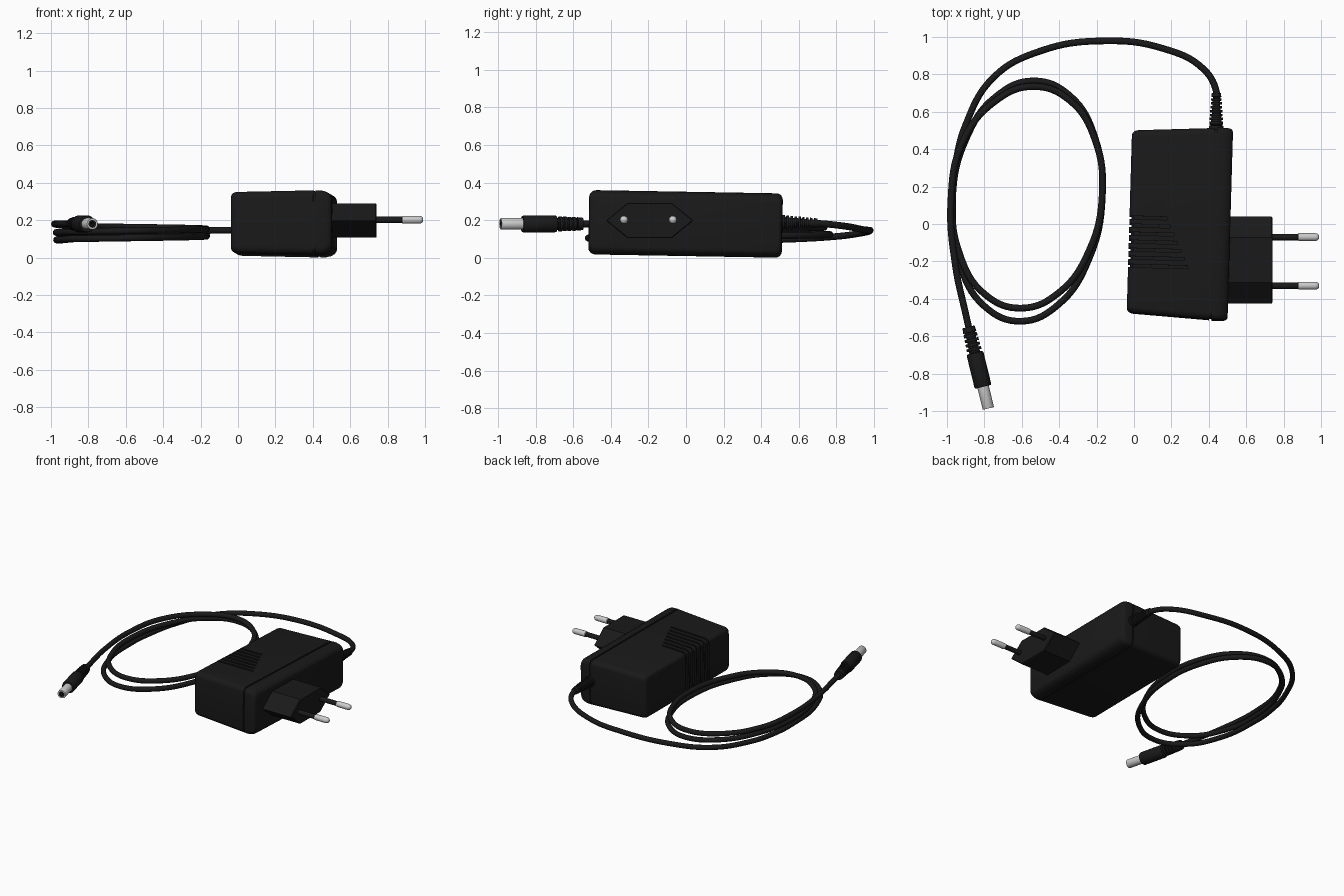
import bpy, bmesh
from math import sin, cos, pi, radians
from mathutils import Vector, Matrix

if "Cube" in bpy.data.objects:
    bpy.data.objects.remove(bpy.data.objects["Cube"])


def material(name, col):
    m = bpy.data.materials.new(name)
    m.diffuse_color = (*col, 1)
    m.use_nodes = True
    m.node_tree.nodes["Principled BSDF"].inputs["Base Color"].default_value = m.diffuse_color
    return m


BLACK = material("black_plastic", (0.01, 0.01, 0.01))
METAL = material("metal", (0.65, 0.65, 0.65))


def smooth(ob, angle=35):
    bpy.ops.object.select_all(action='DESELECT')
    ob.select_set(True)
    bpy.context.view_layer.objects.active = ob
    bpy.ops.object.shade_smooth_by_angle(angle=radians(angle))


def loft(name, rings_sets, mat, matrix=Matrix()):
    """Skin each set of rings into a closed, capped shell."""
    bm = bmesh.new()
    for rings in rings_sets:
        vs = [[bm.verts.new(matrix @ Vector(p)) for p in r] for r in rings]
        n = len(vs[0])
        for a, b in zip(vs, vs[1:]):
            for i in range(n):
                bm.faces.new((a[i], a[(i + 1) % n], b[(i + 1) % n], b[i]))
        bm.faces.new(vs[0])
        bm.faces.new(vs[-1])
    bmesh.ops.recalc_face_normals(bm, faces=bm.faces)
    me = bpy.data.meshes.new(name)
    bm.to_mesh(me)
    bm.free()
    me.materials.append(mat)
    ob = bpy.data.objects.new(name, me)
    bpy.context.collection.objects.link(ob)
    return ob


def lathe(name, profile, start, direction, mat, n=24):
    """Turn (distance, radius) pairs about an axis."""
    rot = Vector(direction).to_track_quat('Z', 'Y').to_matrix().to_4x4()
    rings = [[(r * cos(2 * pi * i / n), r * sin(2 * pi * i / n), d) for i in range(n)]
             for d, r in profile]
    ob = loft(name, [rings], mat, Matrix.Translation(start) @ rot)
    smooth(ob)
    return ob


def rounded_rect(x, hy, hz, r=0.035, seg=5):
    pts = []
    for q, (sy, sz) in enumerate(((1, 1), (-1, 1), (-1, -1), (1, -1))):
        for k in range(seg + 1):
            a = pi / 2 * (q + k / seg)
            pts.append((x, sy * (hy - r) + r * cos(a), sz * (hz - r) + r * sin(a)))
    return pts


def ribs(d0, d1, r0, r1, count, depth):
    """Profile of a tapered, ribbed strain relief."""
    out = []
    step = (d1 - d0) / count
    for i in range(count):
        r = r0 + (r1 - r0) * i / max(count - 1, 1)
        d = d0 + i * step
        out += [(d, r), (d + step * 0.6, r), (d + step * 0.62, r - depth), (d + step * 0.98, r - depth)]
    return out


# Housing: tapered shell with a seam groove before the plug-side lid
place = (Matrix.Translation((0.245, 0.004, 0.18)) @ Matrix.Rotation(radians(-1.66), 4, 'Z')
         @ Matrix.Rotation(radians(-1.0), 4, 'X'))
stations = [(-.27, .462, .137), (-.267, .472, .148), (-.258, .482, .157), (-.247, .487, .161),
            (-.233, .489, .163), (.172, .512, .171), (.172, .506, .165), (.184, .506, .165),
            (.184, .514, .171), (.215, .515, .170), (.24, .514, .164), (.257, .511, .154),
            (.266, .504, .144), (.27, .495, .133)]
housing = loft("housing", [[rounded_rect(*s) for s in stations]], BLACK, place)

# Vent grooves wrapping from the top over the left side
grooves = []
for i in range(7):
    y, end = -0.237 + 0.043 * i, 0.05 - 0.02 * i
    outline = [(-.3, -.2), (-.259, -.2), (-.259, .138), (-.245, .153), (end, .158), (end, .25), (-.3, .25)]
    grooves.append([[(x, y + s, z) for x, z in outline] for s in (-.008, .008)])
cutter = loft("vent_cutter", grooves, BLACK, place)
cutter.hide_render = True
mod = housing.modifiers.new("vents", 'BOOLEAN')
mod.operation = 'DIFFERENCE'
mod.solver = 'EXACT'
mod.object = cutter
bpy.context.view_layer.objects.active = housing
housing.select_set(True)
bpy.ops.object.modifier_apply(modifier=mod.name)
bpy.data.objects.remove(cutter)
smooth(housing, 30)

# Hexagonal mains plug block with a small chamfer at the front
def hexagon(x, s):
    return [(x, -0.193 + s * y, 0.198 + s * z) for y, z in
            ((-.233, 0), (-.12, .092), (.12, .092), (.233, 0), (.12, -.092), (-.12, -.092))]


loft("plug_block", [[hexagon(0.49, 1), hexagon(0.735, 1), hexagon(0.74, .97)]], BLACK)

# Two plug pins: thin insulated sleeve and rounded metal tip
for label, y in (("front", -0.33), ("back", -0.07)):
    base = (0.73, y, 0.202)
    lathe("pin_sleeve_" + label, [(0, .017), (.155, .017)], base, (1, 0, 0), BLACK)
    lathe("pin_tip_" + label, [(.145, .015), (.15, .021), (.24, .021), (.251, .018), (.258, .011),
                               (.26, .003)], base, (1, 0, 0), METAL)

# Strain relief on the housing
lathe("housing_strain_relief", [(0, .04), (.025, .039), (.026, .028)] + ribs(.035, .18, .037, .028, 7, .01)
      + [(.18, .027), (.2, .024)], (0.44, 0.50, 0.188), (0, 1, -0.02), BLACK)

# Cable: lead-out, two and a bit coils, then run to the connector
path = [(.44, .62, .186), (.44, .71, .182), (.37, .83, .17), (.15, .94, .15), (-.16, .979, .145),
        (-.5, .925, .13), (-.75, .785, .112), (-.9, .53, .098), (-.957, .3, .093)]
for k in range(23):
    t = pi + k * pi / 6
    f = (k - 3) / 12
    dy = (0.65 - 0.05 * f) * sin(t)
    path.append((-0.57 + 0.40 * cos(t) + 0.055 * dy, 0.13 + 0.02 * f + dy, 0.095 + 0.07 * k / 22))
path += [(-.92, .43, .172), (-.979, .12, .178), (-.955, -.22, .181), (-.9, -.48, .18), (-.87, -.61, .18)]
curve = bpy.data.curves.new("cable", 'CURVE')
curve.dimensions = '3D'
curve.bevel_depth = 0.018
curve.bevel_resolution = 4
curve.resolution_u = 8
curve.use_fill_caps = True
sp = curve.splines.new('BEZIER')
sp.bezier_points.add(len(path) - 1)
for bp, p in zip(sp.bezier_points, path):
    bp.co = p
    bp.handle_left_type = bp.handle_right_type = 'AUTO'
curve.materials.append(BLACK)
cable = bpy.data.objects.new("cable", curve)
bpy.context.collection.objects.link(cable)
bpy.ops.object.select_all(action='DESELECT')
cable.select_set(True)
bpy.context.view_layer.objects.active = cable
bpy.ops.object.convert(target='MESH')
smooth(bpy.context.view_layer.objects.active, 60)

# Barrel connector: ribbed grip, hollow metal barrel, insulated core
start, axis = (-0.885, -0.55, 0.18), (0.105, -0.43, 0)
lathe("connector_grip", [(0, .033), (.03, .036), (.031, .026)] + ribs(.04, .14, .037, .04, 4, .011)
      + [(.145, .043), (.155, .046), (.322, .046), (.33, .042)], start, axis, BLACK)
lathe("connector_barrel", [(.32, .031), (.445, .031), (.449, .029), (.449, .021), (.35, .021)],
      start, axis, METAL)
lathe("connector_core", [(.34, .0215), (.446, .0215), (.446, .011), (.37, .011)], start, axis, BLACK)
